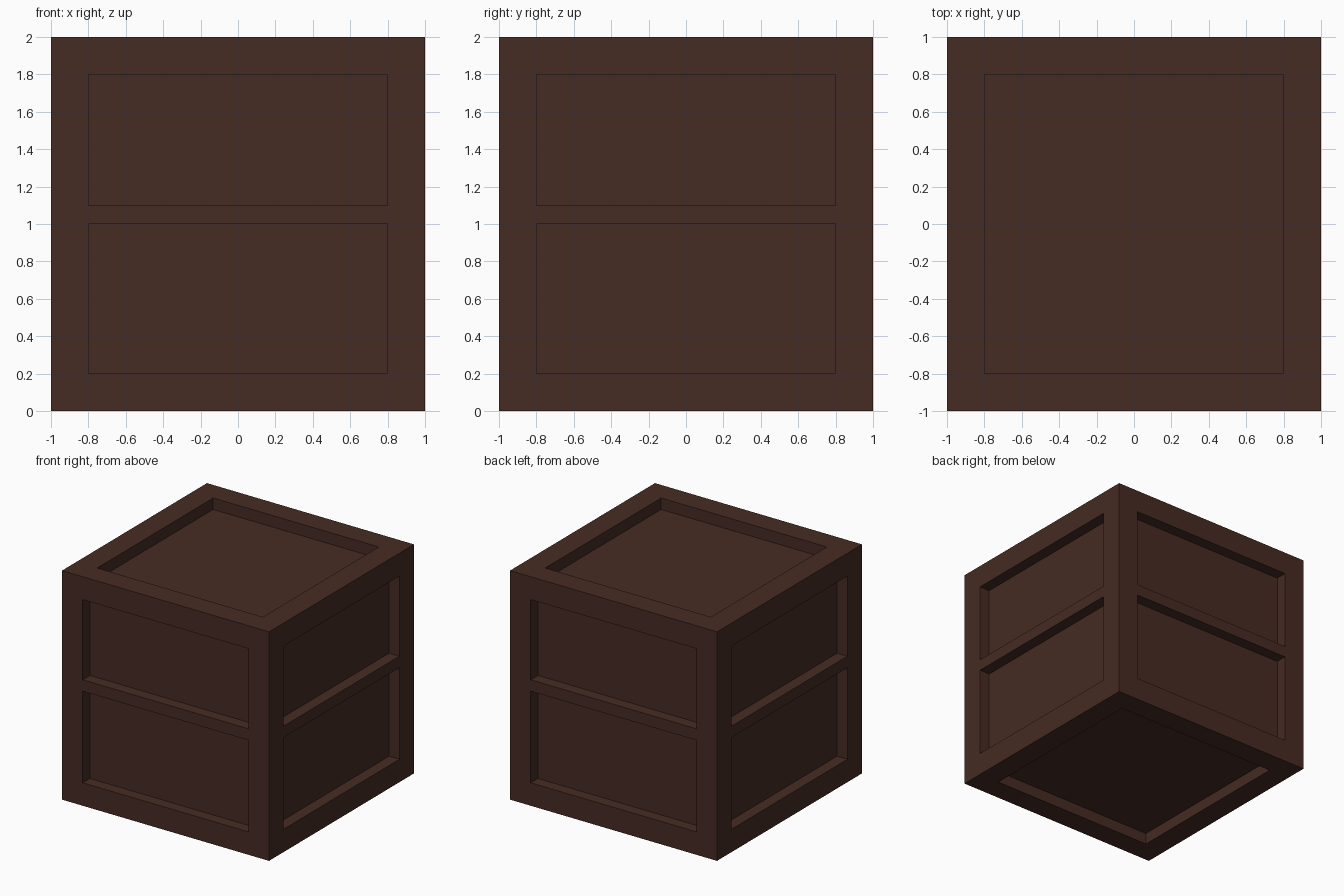
import bpy, bmesh
from mathutils import Matrix, Vector

if "Cube" in bpy.data.objects:
    bpy.data.objects.remove(bpy.data.objects["Cube"])

RECESS = 0.1

# Solid cube standing on the ground
bm = bmesh.new()
bmesh.ops.create_cube(bm, size=2, matrix=Matrix.Translation((0, 0, 1)))

# Score the faces along the frame edges and the middle rail
cuts = [(axis, pos) for axis in (0, 1) for pos in (-0.8, 0.8)]
cuts += [(2, z) for z in (0.2, 1.0, 1.1, 1.8)]
for axis, pos in cuts:
    normal = Vector((0, 0, 0))
    normal[axis] = 1
    bmesh.ops.bisect_plane(bm, geom=bm.verts[:] + bm.edges[:] + bm.faces[:],
                           plane_co=normal * pos, plane_no=normal)

# Panels: two on each side, one each on the top and bottom
bm.normal_update()


def is_panel(face):
    c, n = face.calc_center_median(), face.normal
    if abs(n.z) > 0.5:
        return abs(c.x) < 0.1 and abs(c.y) < 0.1
    across = c.y if abs(n.x) > 0.5 else c.x
    return abs(across) < 0.1 and (0.2 < c.z < 1.0 or 1.1 < c.z < 1.8)


# Sink the panels behind the frame
panels = [f for f in bm.faces if is_panel(f)]
sunk = bmesh.ops.extrude_discrete_faces(bm, faces=panels)["faces"]
for face in sunk:
    face.normal_update()
    bmesh.ops.translate(bm, verts=face.verts[:], vec=face.normal * -RECESS)
bmesh.ops.recalc_face_normals(bm, faces=bm.faces[:])

mesh = bpy.data.meshes.new("crate")
bm.to_mesh(mesh)
bm.free()
crate = bpy.data.objects.new("crate", mesh)
bpy.context.collection.objects.link(crate)

# Dark brown wood
wood = bpy.data.materials.new("dark_wood")
wood.diffuse_color = (0.061, 0.024, 0.017, 1)
wood.use_nodes = True
wood.node_tree.nodes["Principled BSDF"].inputs["Base Color"].default_value = wood.diffuse_color
mesh.materials.append(wood)
